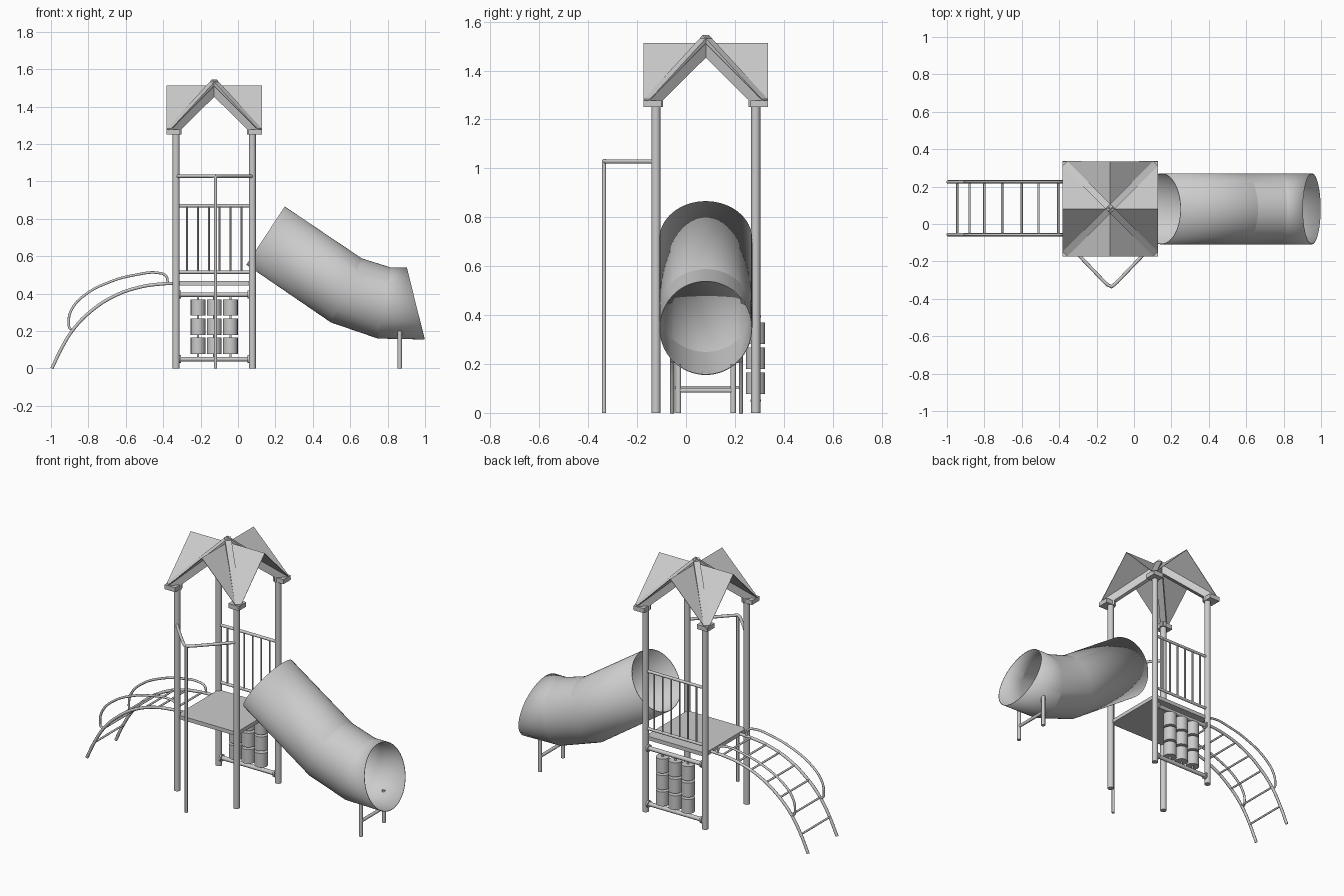
import bpy, bmesh, math
from mathutils import Vector

old = bpy.data.objects.get("Cube")
if old:
    bpy.data.objects.remove(old, do_unlink=True)

GREY = (0.6, 0.6, 0.6, 1)
mat = bpy.data.materials.new("light grey")
mat.use_nodes = True
mat.diffuse_color = GREY
mat.node_tree.nodes["Principled BSDF"].inputs["Base Color"].default_value = GREY

CX, CY = -0.127, 0.081     # tower centre
P = 0.204                  # half the post spacing
BACK = CY + P


def activate(ob):
    bpy.ops.object.select_all(action='DESELECT')
    ob.select_set(True)
    bpy.context.view_layer.objects.active = ob


def smooth(ob, degrees=40):
    activate(ob)
    bpy.ops.object.shade_smooth_by_angle(angle=math.radians(degrees))


def mesh_object(name, verts, faces):
    me = bpy.data.meshes.new(name)
    me.from_pydata([tuple(v) for v in verts], [], faces)
    bm = bmesh.new()
    bm.from_mesh(me)
    bmesh.ops.recalc_face_normals(bm, faces=bm.faces)
    bm.to_mesh(me)
    bm.free()
    me.materials.append(mat)
    ob = bpy.data.objects.new(name, me)
    bpy.context.collection.objects.link(ob)
    return ob


def pipe(name, points, r, curved=False, sides=3):
    """Round bar along a path."""
    cu = bpy.data.curves.new(name, 'CURVE')
    cu.dimensions = '3D'
    cu.bevel_depth = r
    cu.bevel_resolution = sides
    cu.use_fill_caps = True
    cu.resolution_u = 6
    if curved:
        sp = cu.splines.new('BEZIER')
        sp.bezier_points.add(len(points) - 1)
        for bp, p in zip(sp.bezier_points, points):
            bp.co = p
            bp.handle_left_type = bp.handle_right_type = 'AUTO'
    else:
        sp = cu.splines.new('POLY')
        sp.points.add(len(points) - 1)
        for sp_p, p in zip(sp.points, points):
            sp_p.co = (*p, 1)
    cu.materials.append(mat)
    ob = bpy.data.objects.new(name, cu)
    bpy.context.collection.objects.link(ob)
    activate(ob)
    bpy.ops.object.convert(target='MESH')
    ob = bpy.context.view_layer.objects.active
    smooth(ob)
    return ob


# Corner posts
for sx in (-1, 1):
    for sy in (-1, 1):
        x, y = CX + sx * P, CY + sy * P
        pipe("corner_post", [(x, y, 0), (x, y, 1.28)], 0.019, sides=4)

# Deck
bpy.ops.mesh.primitive_cube_add(size=1, location=(CX, CY, 0.455))
deck = bpy.context.object
deck.name = "deck"
deck.scale = (2 * P, 2 * P, 0.024)
deck.data.materials.append(mat)

# Crossed gable roof panels
E, RIDGE = 0.254, 1.51
corners = [(1, 1), (-1, 1), (-1, -1), (1, -1)]
ridges = [(0, 1), (-1, 0), (0, -1), (1, 0)]
verts = [(CX, CY, RIDGE)]
for c, m in zip(corners, ridges):
    verts.append((CX + c[0] * E, CY + c[1] * E, RIDGE - E))
    verts.append((CX + m[0] * E, CY + m[1] * E, RIDGE))
roof = mesh_object("roof_panels", verts, [(0, i + 1, (i + 1) % 8 + 1) for i in range(8)])
mod = roof.modifiers.new("thickness", 'SOLIDIFY')
mod.thickness = 0.004
mod.offset = 0

# Diagonal roof beams lying in the valleys
half = [(E, 1.25), (E, 1.283), (0, 1.545)]
inner = [(0, 1.465), (0.187, 1.28), (0.187, 1.25)]
for side in corners:
    d = Vector((side[0], side[1], 0))
    across = Vector((-side[1], side[0], 0)).normalized() * 0.018
    rings = []
    for s in (-1, 1):
        for u, z in half + inner:
            inset = 0.018 / math.sqrt(2) if u == E else 0
            rings.append(Vector((CX, CY, z)) + d * (u - inset) + across * s)
    n = len(rings) // 2
    faces = [tuple(range(n)), tuple(range(n, 2 * n))]
    faces += [(i, (i + 1) % n, (i + 1) % n + n, i + n) for i in range(n)]
    mesh_object("roof_beam", rings, faces)
    # Square foot over each post
    foot = 0.036
    bpy.ops.mesh.primitive_cube_add(size=1, location=(CX + side[0] * (E - foot), CY + side[1] * (E - foot), 1.264))
    ob = bpy.context.object
    ob.name = "roof_beam_foot"
    ob.scale = (2 * foot, 2 * foot, 0.028)
    ob.data.materials.append(mat)

# Back railing
for z in (0.515, 0.87):
    pipe("railing_bar", [(CX - P, BACK, z), (CX + P, BACK, z)], 0.009)
for i in range(6):
    x = CX - 0.145 + i * 0.058
    pipe("railing_baluster", [(x, BACK, 0.515), (x, BACK, 0.87)], 0.005)

# Roller play panel below the deck
for z in (0.05, 0.395):
    pipe("roller_panel_bar", [(CX - P, BACK, z), (CX + P, BACK, z)], 0.013)
    for s in (-1, 1):
        x = CX + s * 0.183
        pipe("bar_flange", [(x - 0.005, BACK, z), (x + 0.005, BACK, z)], 0.022)
for i in (-1, 0, 1):
    x = CX + i * 0.087
    pipe("roller_rod", [(x, BACK, 0.05), (x, BACK, 0.395)], 0.006)
    for z in (0.122, 0.224, 0.326):
        h, r = 0.044, 0.039
        ob = pipe("roller", [(x, BACK, z - h), (x, BACK, z + h)], r, sides=6)
        bev = ob.modifiers.new("rounded_rim", 'BEVEL')
        bev.width = 0.004
        bev.segments = 2
        bev.limit_method = 'ANGLE'

# Sliding pole with its bracing arms
PY = -0.335
pipe("sliding_pole", [(CX + 0.007, PY, 0), (CX + 0.007, PY, 1.03)], 0.009)
Z = 1.028
arm = [(CX - P, CY - P, Z), (CX - 0.17, CY - P - 0.042, Z), (CX - 0.03, PY + 0.024, Z),
       (CX - 0.012, PY + 0.008, Z), (CX + 0.007, PY, Z + 0.002)]
mirrored = [(2 * (CX + 0.003) - x, y, z) for x, y, z in arm[-2::-1]]
pipe("pole_arms", arm + mirrored, 0.009)

# Arched ladder with hand loops
rail = [(-0.995, 0), (-0.945, 0.105), (-0.88, 0.21), (-0.79, 0.303), (-0.66, 0.388),
        (-0.525, 0.435), (-0.42, 0.451), (CX - P, 0.456)]
loop = [(-0.87, 0.215), (-0.895, 0.212), (-0.905, 0.25), (-0.888, 0.318), (-0.82, 0.392),
        (-0.685, 0.463), (-0.55, 0.5), (-0.425, 0.511), (-0.385, 0.495), (-0.375, 0.455)]
SIDES = (CY - 0.138, CY + 0.144)
for y in SIDES:
    pipe("ladder_rail", [(x, y, z) for x, z in rail], 0.009, curved=True)
    pipe("ladder_hand_loop", [(x, y, z) for x, z in loop], 0.007, curved=True)
for x, z in [(-0.945, 0.105), (-0.88, 0.21), (-0.8, 0.295), (-0.705, 0.362),
             (-0.6, 0.412), (-0.51, 0.438), (-0.405, 0.452)]:
    pipe("ladder_rung", [(x, SIDES[0], z), (x, SIDES[1], z)], 0.006)

# Tube slide: rings given by their top and bottom points
R, N = 0.19, 64
tops = [(0.25, 0.866), (0.663, 0.588), (0.818, 0.54), (0.903, 0.54)]
lows = [(0.045, 0.555), (0.497, 0.246), (0.748, 0.16), (0.998, 0.155)]
verts, faces = [], []
for k, (t, b) in enumerate(zip(tops, lows)):
    t, b = Vector((t[0], CY, t[1])), Vector((b[0], CY, b[1]))
    for i in range(N):
        a = 2 * math.pi * i / N
        verts.append((t + b) / 2 + (t - b) / 2 * math.cos(a) + Vector((0, R * math.sin(a), 0)))
        if k:
            j = (i + 1) % N
            faces.append(((k - 1) * N + i, (k - 1) * N + j, k * N + j, k * N + i))
tube = mesh_object("tube_slide", verts, faces)
smooth(tube, 10)
wall = tube.modifiers.new("wall", 'SOLIDIFY')
wall.thickness = 0.004

# Slide support
for s in (-1, 1):
    y = CY + s * 0.112
    pipe("slide_leg", [(0.865, y, 0), (0.865, y, 0.2)], 0.012)
pipe("slide_leg_crossbar", [(0.865, CY - 0.112, 0.092), (0.865, CY + 0.112, 0.092)], 0.01)
